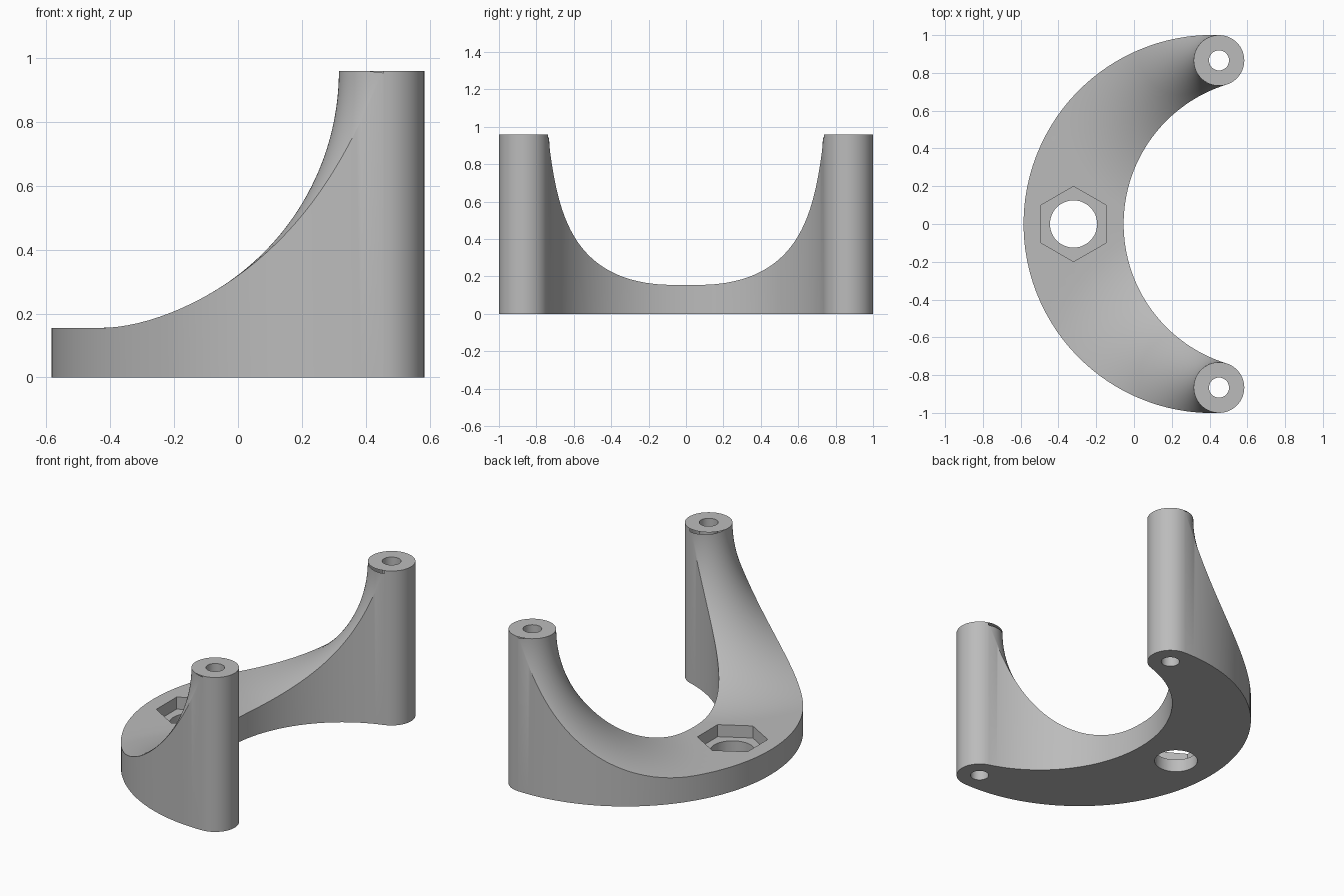
import bpy, bmesh
from math import pi, cos, sin, atan2, sqrt, tau
from mathutils import Vector

if "Cube" in bpy.data.objects:
    bpy.data.objects.remove(bpy.data.objects["Cube"])

HEIGHT, PLATE = 0.96, 0.155
POST, POST_R, BORE_R = Vector((0.45, 0.866)), 0.134, 0.053
OUT_C, OUT_R = Vector((0.4157, 0)), 1.0007
IN_C, IN_R = Vector((0.717, 0)), 0.772
NU, NV, NFREE = 48, 28, 24

grey = bpy.data.materials.new("plain grey")
grey.use_nodes = True
colour = (0.5, 0.5, 0.5, 1)
grey.diffuse_color = colour
grey.node_tree.nodes["Principled BSDF"].inputs["Base Color"].default_value = colour


def polar(centre, radius, angle):
    return centre + radius * Vector((cos(angle), sin(angle)))


def direction(a, b):
    return atan2(b.y - a.y, b.x - a.x)


def fillet(p):
    """Height of the top: a round fillet swept about each post."""
    d = max((p - POST).length, POST_R)
    r = HEIGHT - PLATE
    reach = max(POST_R + r - d, 0)
    return HEIGHT - sqrt(max(r * r - reach * reach, 0))


# Angles on the post where the arm's outer and inner walls run tangent into it
A_OUT = direction(OUT_C, POST)
A_IN = direction(POST, IN_C) + tau
IN_END = direction(IN_C, POST)


def arm_point(s, v):
    """Plan position on one arm: s runs middle to post, v outer to inner."""
    u = 1 - (1 - s) ** 2
    line = polar(OUT_C, OUT_R, pi + (A_OUT - pi) * u).lerp(
        polar(IN_C, IN_R, pi + (IN_END - pi) * u), v)
    chord = polar(POST, POST_R, A_OUT).lerp(polar(POST, POST_R, A_IN), v)
    arc = polar(POST, POST_R, A_OUT + (A_IN - A_OUT) * v)
    return line + (arc - chord) * u ** 3


bm = bmesh.new()


def quad(*verts):
    bm.faces.new(verts)


for side in (1, -1):
    # Curved arm
    def vert(p, z):
        return bm.verts.new((p.x, side * p.y, z))

    top, base = [], []
    for i in range(NU + 1):
        row = [arm_point(i / NU, j / NV) for j in range(NV + 1)]
        top.append([vert(p, fillet(p)) for p in row])
        base.append([vert(p, 0) for p in row])
    for i in range(NU):
        for grid in (top, base):
            for j in range(NV):
                quad(grid[i][j], grid[i + 1][j], grid[i + 1][j + 1], grid[i][j + 1])
        for j in (0, NV):
            quad(top[i][j], top[i + 1][j], base[i + 1][j], base[i][j])

    # Post with a bore through it; the wall is left open where the arm joins
    angles = [A_OUT + (A_IN - A_OUT) * j / NV for j in range(NV)]
    angles += [A_IN + (A_OUT + tau - A_IN) * j / NFREE for j in range(NFREE)]
    rings = [[vert(polar(POST, r, a), z) for a in angles]
             for r, z in ((POST_R, 0), (POST_R, HEIGHT), (BORE_R, HEIGHT), (BORE_R, 0))]
    for k in range(4):
        a, b = rings[k], rings[(k + 1) % 4]
        for j in range(len(angles)):
            n = (j + 1) % len(angles)
            if k > 0 or j >= NV:
                quad(a[j], a[n], b[n], b[j])

bmesh.ops.remove_doubles(bm, verts=bm.verts, dist=0.0002)
bmesh.ops.recalc_face_normals(bm, faces=bm.faces)
mesh = bpy.data.meshes.new("bracket")
bm.to_mesh(mesh)
bm.free()
mesh.materials.append(grey)
bracket = bpy.data.objects.new("bracket", mesh)
bpy.context.collection.objects.link(bracket)


# Bolt hole and hexagonal nut pocket
def cutter(name, sides, radius, low, high):
    bpy.ops.mesh.primitive_cylinder_add(
        vertices=sides, radius=radius, depth=high - low,
        location=(-0.32, 0, (low + high) / 2))
    obj = bpy.context.object
    obj.name = name
    obj.hide_render = True
    obj.data.materials.append(grey)
    mod = bracket.modifiers.new(name, "BOOLEAN")
    mod.operation, mod.solver, mod.object = "DIFFERENCE", "EXACT", obj
    return obj


cutters = [cutter("nut_pocket_cutter", 6, 0.199, 0.08, 0.4),
           cutter("bolt_hole_cutter", 48, 0.125, -0.2, 0.3)]
bpy.context.view_layer.update()
depsgraph = bpy.context.evaluated_depsgraph_get()
cut_mesh = bpy.data.meshes.new_from_object(bracket.evaluated_get(depsgraph))
bracket.modifiers.clear()
bracket.data = cut_mesh
for obj in cutters:
    bpy.data.objects.remove(obj)

bpy.ops.object.select_all(action="DESELECT")
bracket.select_set(True)
bpy.context.view_layer.objects.active = bracket
bpy.ops.object.shade_smooth_by_angle(angle=0.5)
